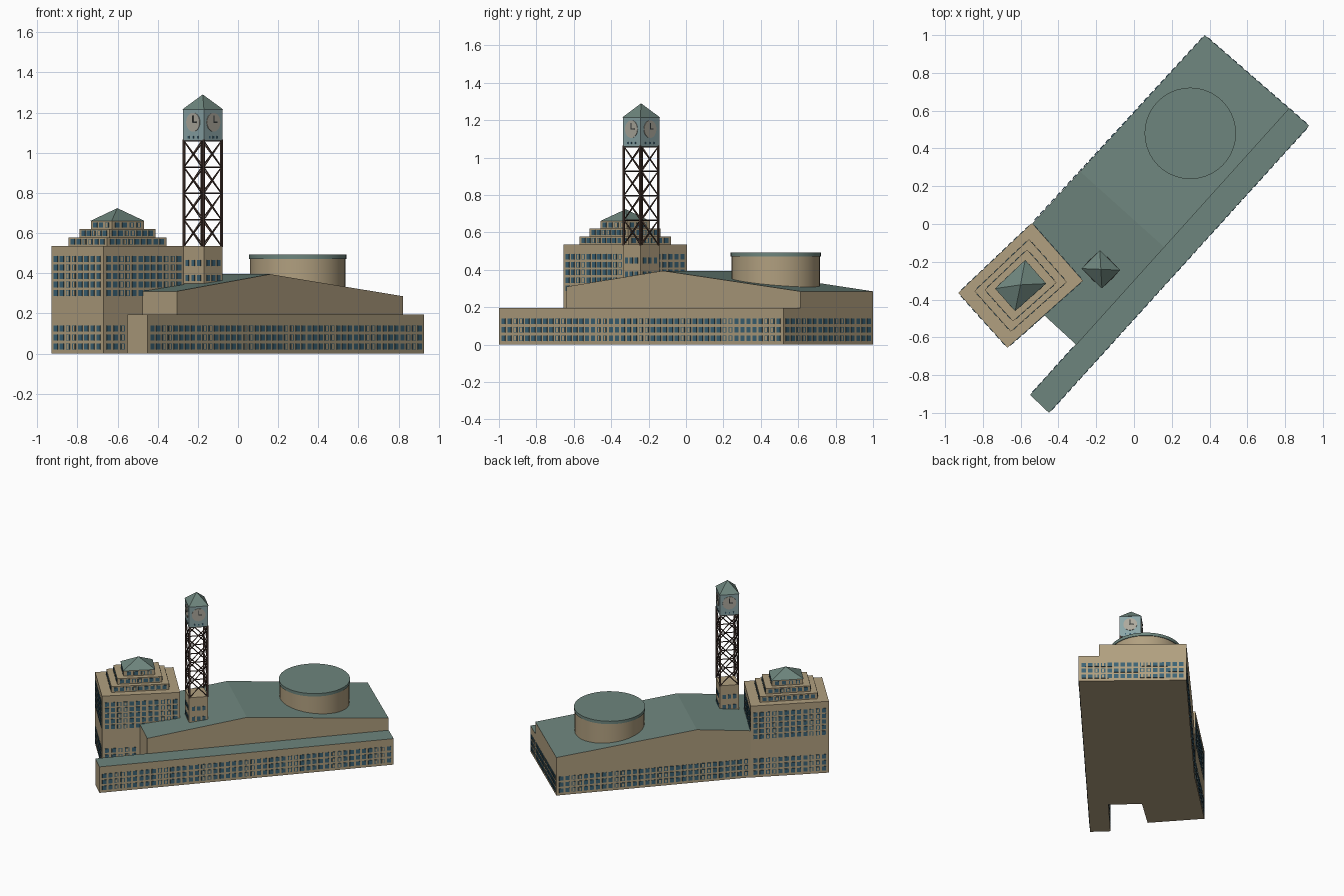
import bpy, bmesh, math
from mathutils import Vector

cube = bpy.data.objects.get("Cube")
if cube:
    bpy.data.objects.remove(cube)


def material(name, rgb):
    m = bpy.data.materials.new(name)
    m.use_nodes = True
    m.diffuse_color = (*rgb, 1)
    m.node_tree.nodes["Principled BSDF"].inputs["Base Color"].default_value = (*rgb, 1)
    return m


STONE = material("stone", (0.44, 0.35, 0.215))
ROOF = material("green_roof", (0.155, 0.235, 0.205))
GLASS = material("blue_glass", (0.045, 0.125, 0.18))
STEEL = material("brown_steel", (0.075, 0.045, 0.035))
PANEL = material("pale_blue_panel", (0.26, 0.38, 0.39))
DIAL = material("clock_dial", (0.42, 0.40, 0.34))
DARK = material("clock_hand", (0.03, 0.035, 0.035))


def finish(name, bm, mats):
    bmesh.ops.recalc_face_normals(bm, faces=bm.faces)
    me = bpy.data.meshes.new(name)
    bm.to_mesh(me)
    bm.free()
    for m in mats:
        me.materials.append(m)
    ob = bpy.data.objects.new(name, me)
    bpy.context.collection.objects.link(ob)
    return ob


def prism(name, pts, z0, z1, side=STONE, top=STONE):
    """Extruded footprint; upward faces take the second material."""
    bm = bmesh.new()
    low = [bm.verts.new((x, y, z0)) for x, y in pts]
    high = [bm.verts.new((x, y, z1)) for x, y in pts]
    bm.faces.new(low)
    bm.faces.new(high).material_index = 1
    for i in range(len(pts)):
        j = (i + 1) % len(pts)
        bm.faces.new((low[i], low[j], high[j], high[i]))
    return finish(name, bm, [side, top])


def pyramid(name, pts, z, apex):
    bm = bmesh.new()
    base = [bm.verts.new((x, y, z)) for x, y in pts]
    tip = bm.verts.new(apex)
    bm.faces.new(base)
    for i in range(len(base)):
        bm.faces.new((base[i], base[(i + 1) % len(base)], tip))
    return finish(name, bm, [ROOF])


def edges(pts):
    return [(pts[i], pts[(i + 1) % len(pts)]) for i in range(len(pts))]


def wall_frame(p, q):
    p, q = Vector((*p, 0)), Vector((*q, 0))
    along = (q - p).normalized()
    return p, q, along, Vector((along.y, -along.x, 0))


def plate(bm, centre, along, out, w, h, depth, index=0):
    """Thin box lying on a wall."""
    up = Vector((0, 0, 1))
    a, b = along * w / 2, up * h / 2
    ring = [centre + s * a + t * b for s, t in ((-1, -1), (1, -1), (1, 1), (-1, 1))]
    back = [bm.verts.new(v - out * 0.002) for v in ring]
    front = [bm.verts.new(v + out * depth) for v in ring]
    faces = [bm.faces.new(front)]
    faces += [bm.faces.new((back[i], back[(i + 1) % 4], front[(i + 1) % 4], front[i]))
              for i in range(4)]
    for f in faces:
        f.material_index = index


def windows(name, walls, rows, pitch=0.043, w=0.028, h=0.03, margin=0.012, bays=True):
    """Rows of panes; every few panes a pair has a stone-coloured middle."""
    bm = bmesh.new()
    for start, end in walls:
        p, q, along, out = wall_frame(start, end)
        length = (q - p).length - 2 * margin
        n = max(2, round(length / pitch))
        for i in range(n):
            pos = p + along * (margin + length * (i + 0.5) / n)
            for z in rows:
                c = pos + Vector((0, 0, z))
                plate(bm, c, along, out, w, h, 0.003)
                if bays and i % 7 in (2, 3):
                    plate(bm, c, along, out, w * 0.5, h * 0.8, 0.004, 1)
    return finish(name, bm, [GLASS, STONE])


# Long low wing
wing = [(-0.45, -1.0), (0.927, 0.52), (0.82, 0.613), (-0.55, -0.905)]
prism("low_wing", wing, 0, 0.195, STONE, ROOF)

# Main hall with a ridged roof across its length
near_a, near_b = Vector((-0.305, -0.64)), Vector((0.822, 0.611))
far_a, far_b = Vector((-0.75, -0.23)), Vector((0.375, 1.0))
bm = bmesh.new()
sections = []
for t, z in ((0, 0.31), (0.413, 0.395), (1, 0.285)):
    n, f = near_a.lerp(near_b, t), far_a.lerp(far_b, t)
    sections.append([bm.verts.new((*v, h)) for v, h in ((n, 0), (f, 0), (f, z), (n, z))])
for a, b in zip(sections, sections[1:]):
    for i in range(4):
        face = bm.faces.new((a[i], a[(i + 1) % 4], b[(i + 1) % 4], b[i]))
        face.material_index = 1 if i == 2 else 0
bm.faces.new(sections[0])
bm.faces.new(sections[-1])
finish("main_hall", bm, [STONE, ROOF])

# Square block with stepped tiers
block = [(-0.93, -0.365), (-0.67, -0.655), (-0.27, -0.30), (-0.54, 0.005)]
prism("office_block", block, 0, 0.535)
middle = Vector((-0.601, -0.326))


def scaled(pts, s):
    return [tuple(middle + (Vector(p) - middle) * s) for p in pts]


for k, (s, z0, z1) in enumerate(((0.74, 0.535, 0.578), (0.575, 0.578, 0.62),
                                 (0.4, 0.62, 0.66))):
    tier = scaled(block, s)
    prism(f"block_tier_{k + 1}", tier, z0, z1)
    windows(f"tier_windows_{k + 1}", edges(tier), [(z0 + z1) / 2], h=0.026)
pyramid("block_roof", scaled(block, 0.41), 0.66, (-0.601, -0.322, 0.724))

# Facade windows
low_rows = (0.035, 0.08, 0.125)
far_corner = (-0.54, 0.005)
windows("low_windows", [wing[:2], (wing[1], far_b), (far_b, far_corner),
                        ((-0.31, -0.639), wing[3])], low_rows)
windows("block_low_windows", [edges(block)[0], edges(block)[3],
                              (block[1], (-0.48, -0.487))], low_rows)
windows("block_high_windows", edges(block), (0.302, 0.344, 0.386, 0.428, 0.47))

# Drum with a capped roof
for name, r, z0, z1, mat in (("drum_wall", 0.237, 0.28, 0.47, STONE),
                             ("drum_roof", 0.242, 0.47, 0.492, ROOF)):
    ring = [(0.298 + r * math.cos(a), 0.48 + r * math.sin(a))
            for a in (math.tau * i / 40 for i in range(40))]
    drum = prism(name, ring, z0, z1, mat, mat)
    bpy.context.view_layer.objects.active = drum
    drum.select_set(True)
    bpy.ops.object.shade_smooth_by_angle(angle=math.radians(30))
    drum.select_set(False)

# Clock tower base
square = [(-0.275, -0.236), (-0.17, -0.338), (-0.076, -0.244), (-0.181, -0.142)]
prism("tower_base", square, 0, 0.535)
windows("tower_base_windows", edges(square), (0.375, 0.45), w=0.022, bays=False)

# Open steel lattice
centre = Vector((-0.1755, -0.24))
corners = [centre + (Vector(p) - centre) * 0.94 for p in square]


def bar(bm, a, b, r):
    d = b - a
    rot = d.to_track_quat("Z", "Y").to_matrix().to_4x4()
    rot.translation = (a + b) / 2
    bmesh.ops.create_cone(bm, cap_ends=True, segments=4, radius1=r, radius2=r,
                          depth=d.length, matrix=rot)


bm = bmesh.new()
levels = [0.535 + 0.131 * i for i in range(5)]
for p, q in edges(corners):
    bar(bm, Vector((*p, 0.53)), Vector((*p, 1.065)), 0.007)
    for z0, z1 in zip(levels, levels[1:]):
        bar(bm, Vector((*p, z0)), Vector((*q, z1)), 0.0038)
        bar(bm, Vector((*q, z0)), Vector((*p, z1)), 0.0038)
        bar(bm, Vector((*p, z1)), Vector((*q, z1)), 0.0038)
finish("tower_lattice", bm, [STEEL])

# Clock room, dials and roof
prism("clock_room", square, 1.06, 1.215, PANEL, PANEL)
windows("clock_room_windows", edges(square), [1.078], pitch=0.03, w=0.008, h=0.012,
        margin=0.025, bays=False)
bm = bmesh.new()
for p, q in edges(square):
    p, q, along, out = wall_frame(p, q)
    c = (p + q) / 2 + Vector((0, 0, 1.152))
    rim = [c + along * 0.047 * math.cos(a) + Vector((0, 0, 0.047 * math.sin(a)))
           for a in (math.tau * i / 24 for i in range(24))]
    back = [bm.verts.new(v - out * 0.002) for v in rim]
    front = [bm.verts.new(v + out * 0.003) for v in rim]
    bm.faces.new(front)
    for i in range(24):
        bm.faces.new((back[i], back[(i + 1) % 24], front[(i + 1) % 24], front[i]))
    plate(bm, c + Vector((0, 0, 0.016)), along, out, 0.006, 0.036, 0.005, 1)
    plate(bm, c + along * 0.011, along, out, 0.026, 0.006, 0.005, 1)
finish("clock_dials", bm, [DIAL, DARK])
eaves = [tuple(centre + (Vector(p) - centre) * 1.03) for p in square]
pyramid("clock_roof", eaves, 1.215, (*centre, 1.29))
